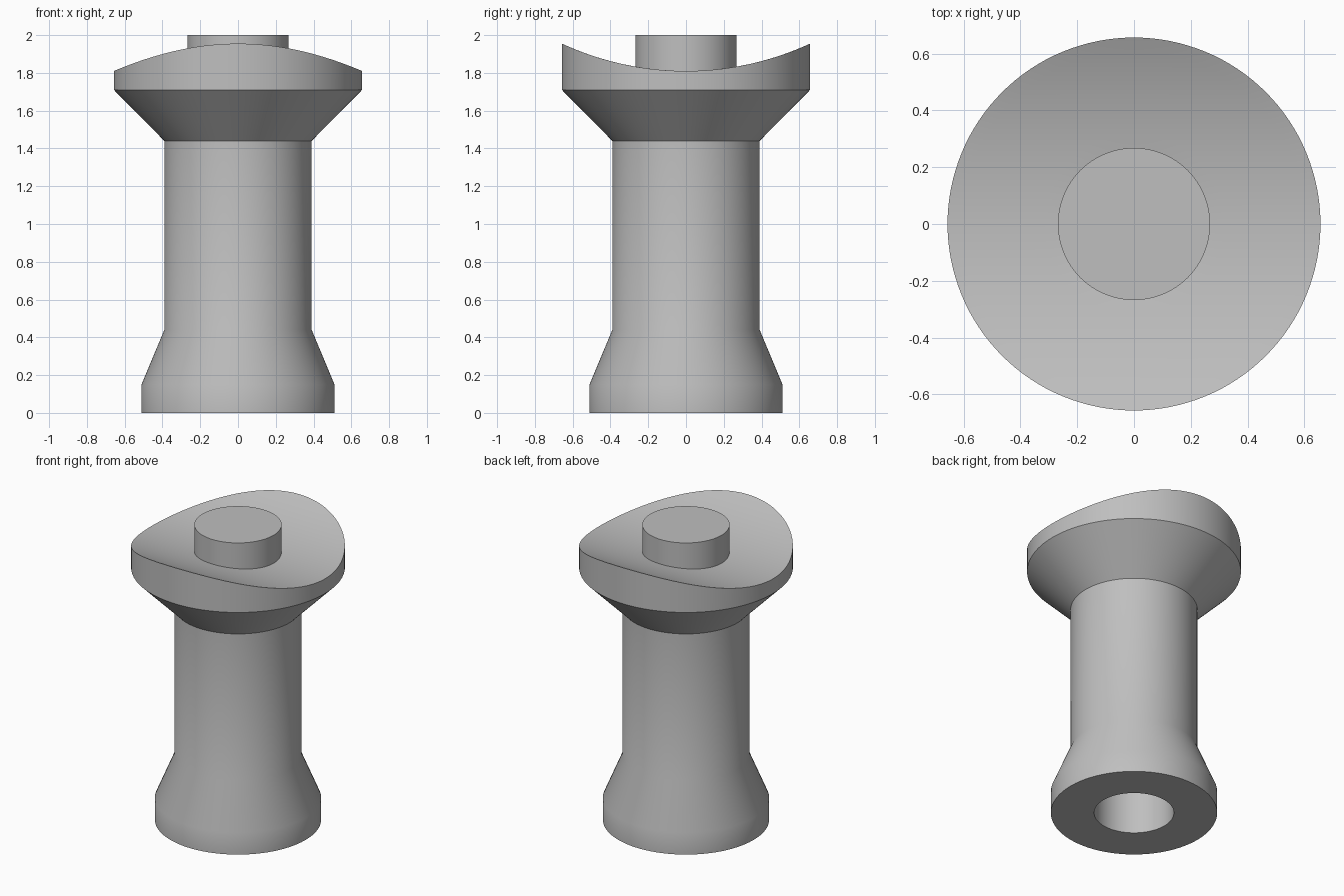
import bpy, bmesh, math

if "Cube" in bpy.data.objects:
    bpy.data.objects.remove(bpy.data.objects["Cube"])

SEG = 128
grey = bpy.data.materials.new("plain grey")
grey.diffuse_color = (0.52, 0.52, 0.52, 1)
grey.use_nodes = True
grey.node_tree.nodes["Principled BSDF"].inputs["Base Color"].default_value = grey.diffuse_color

R_RIM, Z_LOW, Z_HIGH = 0.657, 1.81, 1.955
R_ARC = (R_RIM ** 2 + (Z_HIGH - Z_LOW) ** 2) / (2 * (Z_HIGH - Z_LOW))


def saddle(x, y):
    """Height of the trough-shaped top, curved along y."""
    return Z_LOW + R_ARC - math.sqrt(R_ARC ** 2 - y * y)


def lathe(name, profile):
    """Spin (radius, height) points round z; height None follows the saddle,
    radius 0 closes the end with a flat disc."""
    bm = bmesh.new()
    rings = []
    for r, z in profile:
        if r == 0:
            rings.append([bm.verts.new((0, 0, z))] * SEG)
            continue
        ring = []
        for i in range(SEG):
            a = 2 * math.pi * i / SEG
            x, y = r * math.cos(a), r * math.sin(a)
            ring.append(bm.verts.new((x, y, saddle(x, y) if z is None else z)))
        rings.append(ring)
    for lo, hi in zip(rings, rings[1:]):
        for i in range(SEG):
            j = (i + 1) % SEG
            quad = dict.fromkeys((lo[i], lo[j], hi[j], hi[i]))
            bm.faces.new(list(quad))
    mesh = bpy.data.meshes.new(name)
    bm.to_mesh(mesh)
    bm.free()
    mesh.materials.append(grey)
    obj = bpy.data.objects.new(name, mesh)
    bpy.context.collection.objects.link(obj)
    bpy.ops.object.select_all(action='DESELECT')
    obj.select_set(True)
    bpy.context.view_layer.objects.active = obj
    bpy.ops.object.shade_smooth_by_angle(angle=math.radians(30))
    return obj


# Column with flared foot and a blind socket in its underside
lathe("column", [(0, 0.45), (0.245, 0.45), (0.245, 0), (0.511, 0), (0.511, 0.15),
                 (0.39, 0.44), (0.39, 1.44)])

# Flared head with saddle-shaped top
R_PEG = 0.268
top = [(R_RIM + (R_PEG - R_RIM) * k / 8, None) for k in range(9)]
lathe("flared_head", [(0.39, 1.44), (R_RIM, 1.71)] + top)

# Round peg rising from the saddle
lathe("peg", [(R_PEG, None), (R_PEG, 2.0), (0, 2.0)])
